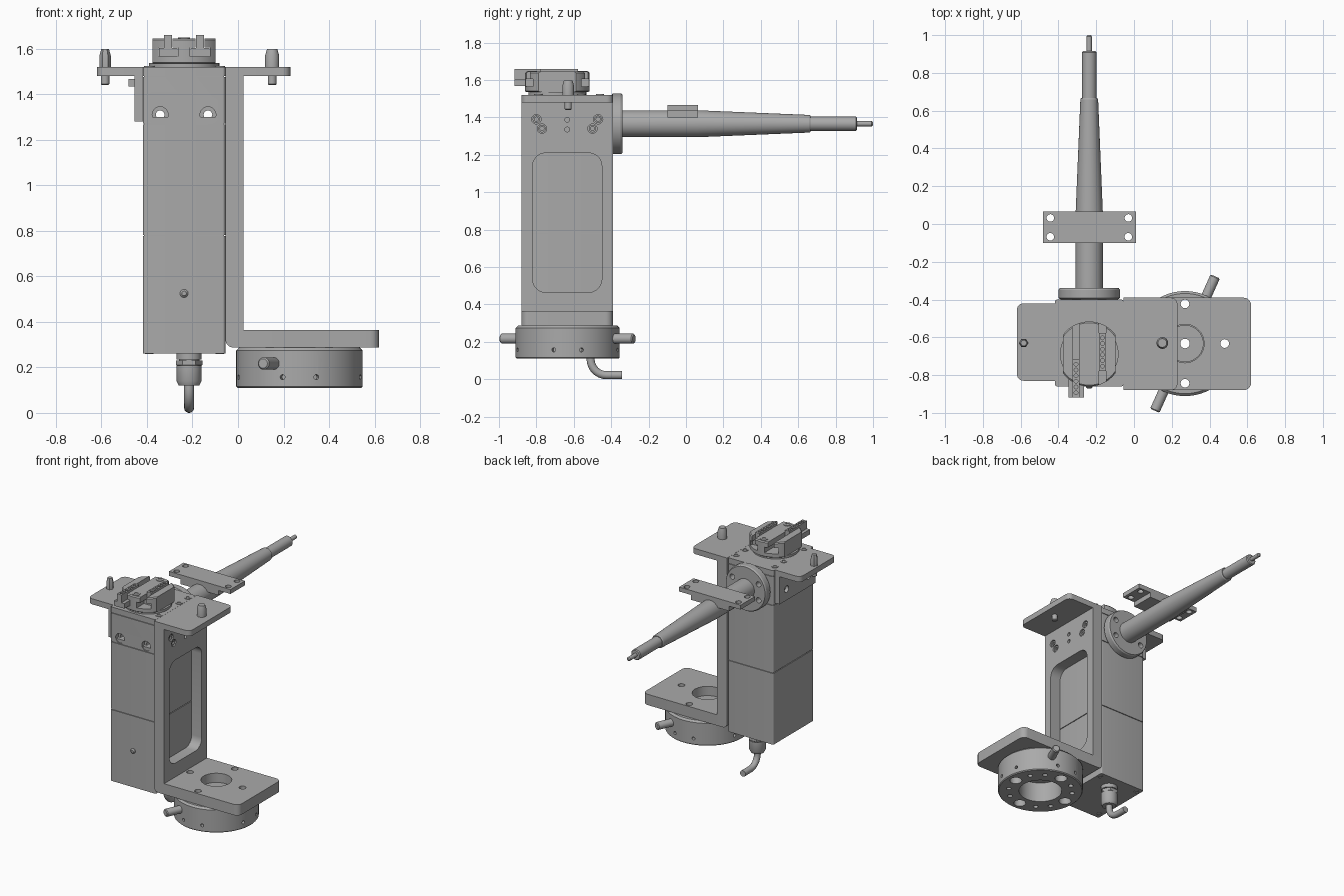
import bpy, bmesh, math
from mathutils import Vector

if "Cube" in bpy.data.objects:
    bpy.data.objects.remove(bpy.data.objects["Cube"])

grey = bpy.data.materials.new("machined_grey")
grey.use_nodes = True
grey.diffuse_color = (0.4, 0.4, 0.4, 1)
grey.node_tree.nodes["Principled BSDF"].inputs["Base Color"].default_value = (0.4, 0.4, 0.4, 1)
parts = []
X, Y, Z = Vector((1, 0, 0)), Vector((0, 1, 0)), Vector((0, 0, 1))


def finish(name, bm):
    bmesh.ops.recalc_face_normals(bm, faces=bm.faces)
    mesh = bpy.data.meshes.new(name)
    bm.to_mesh(mesh)
    bm.free()
    mesh.materials.append(grey)
    ob = bpy.data.objects.new(name, mesh)
    bpy.context.collection.objects.link(ob)
    parts.append(ob)
    return ob


def box(name, x, y, z, *rounds):
    """Box from ranges; each round is (test on edge midpoint, radius)."""
    bm = bmesh.new()
    bmesh.ops.create_cube(bm, size=1)
    for v in bm.verts:
        v.co = [r[0] if c < 0 else r[1] for c, r in zip(v.co, (x, y, z))]
    for test, radius in rounds:
        edges = [e for e in bm.edges if test((e.verts[0].co + e.verts[1].co) / 2)]
        bmesh.ops.bevel(bm, geom=edges, offset=radius, segments=6, profile=0.5, affect='EDGES')
    return finish(name, bm)


def lathe(name, profile, origin, axis, seg=40, closed=False):
    """Spin (radius, height) points about an axis."""
    bm = bmesh.new()
    turn = Vector(axis).to_track_quat('Z', 'Y')
    rings = []
    for r, h in profile:
        rings.append([bm.verts.new(Vector(origin) + turn @ Vector(
            (r * math.cos(math.tau * i / seg), r * math.sin(math.tau * i / seg), h))) for i in range(seg)])
    pairs = list(zip(rings, rings[1:] + rings[:1]))
    for a, b in pairs if closed else pairs[:-1]:
        for i in range(seg):
            j = (i + 1) % seg
            bm.faces.new((a[i], a[j], b[j], b[i]))
    if not closed:
        bm.faces.new(rings[0])
        bm.faces.new(rings[-1])
    return finish(name, bm)


def rod(name, r, origin, axis, length, seg=32):
    c = min(0.006, r / 4)
    return lathe(name, [(r, 0), (r, length - c), (r - c, length)], origin, axis, seg)


def cut(ob, cutter):
    """Subtract a cutter and discard it."""
    mod = ob.modifiers.new("cut", 'BOOLEAN')
    mod.operation, mod.solver, mod.object = 'DIFFERENCE', 'EXACT', cutter
    bpy.context.view_layer.update()
    ev = ob.evaluated_get(bpy.context.evaluated_depsgraph_get())
    mesh = bpy.data.meshes.new_from_object(ev)
    ob.modifiers.clear()
    ob.data = mesh
    parts.remove(cutter)
    bpy.data.objects.remove(cutter)


def drill(ob, r, start, axis, depth):
    """Hole from a surface point inwards along an axis."""
    axis = Vector(axis)
    cut(ob, lathe("drill", [(r, -0.01), (r, depth)], Vector(start), axis, 20))


def screw(pos, out, r=0.022):
    """Socket head screw standing slightly proud."""
    lathe("socket_screw", [(r, -0.01), (r, 0.004), (r * 0.55, 0.004), (r * 0.55, -0.006)], pos, out, 18)


# Main housing: three stacked blocks and a cap
cx = -0.237
bx, by = (-0.418, -0.056), (-0.86, -0.4)
upright = lambda m: min(abs(m.x - bx[0]), abs(m.x - bx[1])) < 0.001 and min(abs(m.y - by[0]), abs(m.y - by[1])) < 0.001
corner = (upright, 0.012)
box("lower_housing", bx, by, (0.262, 0.777), corner)
box("middle_housing", bx, by, (0.782, 1.267), corner)
box("housing_core", (-0.412, -0.062), (-0.854, -0.406), (0.3, 1.3))
head = box("head_housing", bx, by, (1.272, 1.476), corner)
box("head_cap", bx, by, (1.48, 1.52), corner)
box("cap_core", (-0.412, -0.062), (-0.854, -0.406), (1.47, 1.49))
lathe("front_plug", [(0.018, 0), (0.018, 0.004), (0.01, 0.012)], (cx, -0.86, 0.525), -Y, 20)
for x in (-0.39, -0.08):
    for y in (-0.46, -0.56, -0.79):
        screw((x, y, 1.52), Z)
    for y in (-0.82, -0.44):
        screw((x, y, 0.262), -Z, 0.018)

# Arm flange with bolt holes running through the head
az = 1.366
flange = lathe("arm_flange", [(0.15, 0), (0.163, 0.008), (0.163, 0.05), (0.157, 0.06)], (cx, -0.4, az), Y, 48)
for x in (cx - 0.105, cx + 0.105):
    drill(head, 0.035, (x, -0.86, 1.31), Y, 0.03)
    drill(head, 0.019, (x, -0.84, 1.31), Y, 0.5)
    for z in (1.31, 1.425):
        drill(flange, 0.019, (x, -0.41, z), Y, 0.1)

# Tapered arm and tip
lathe("tapered_arm", [(0.072, 0), (0.072, 0.4), (0.047, 1.0), (0.043, 1.006)], (cx, -0.34, az), Y, 40)
rod("arm_end", 0.038, (cx, 0.66, az), Y, 0.255)
lathe("arm_tip", [(0.014, 0), (0.014, 0.078), (0.008, 0.085)], (cx, 0.915, az), Y, 20)

# Mounting plate across the arm
plate = box("arm_mount_plate", (-0.482, 0.01), (-0.1, 0.065), (1.435, 1.467))
box("arm_saddle", (-0.39, -0.085), (-0.1, 0.065), (1.4, 1.44))
for x in (-0.443, -0.03):
    for y in (-0.068, 0.032):
        drill(plate, 0.02, (x, y, 1.467), -Z, 0.06)

# Offset bracket: wall with window, top tab, foot
wy = (-0.88, -0.39)
wall = box("bracket_wall", (-0.055, 0.025), wy, (0.365, 1.52))
cut(wall, box("window", (-0.1, 0.1), (-0.82, -0.45), (0.465, 1.21),
              (lambda m: abs(m.x) < 0.001 and abs(m.y + 0.635) > 0.1 and abs(m.z - 0.84) > 0.3, 0.07)))
for y in (-0.8, -0.77, -0.5, -0.47):
    z = 1.39 if abs(y + 0.635) > 0.15 else 1.34
    drill(wall, 0.025, (0.025, y, z), -X, 0.02)
    screw((0.015, y, z), X, 0.02)
for z in (1.335, 1.387):
    drill(wall, 0.013, (0.025, -0.635, z), -X, 0.04)
box("bracket_top_tab", (0.025, 0.23), wy, (1.48, 1.52),
    (lambda m: m.x > 0.22 and abs(m.z - 1.5) < 0.001, 0.035))
foot = box("bracket_foot", (-0.055, 0.62), wy, (0.287, 0.365),
           (lambda m: m.x > 0.61 and abs(m.z - 0.326) < 0.001, 0.04),
           (lambda m: m.x < -0.05 and m.z < 0.29, 0.035))

# Round base ring below the foot
rx, ry = 0.27, -0.633
ring = lathe("base_ring", [(0.14, 0.11), (0.272, 0.11), (0.278, 0.116), (0.278, 0.274),
                           (0.265, 0.287), (0.14, 0.287)], (rx, ry, 0), Z, 64, True)
lathe("ring_floor", [(0.025, 0.25), (0.145, 0.25), (0.145, 0.287), (0.098, 0.287), (0.098, 0.3), (0.025, 0.3)],
      (rx, ry, 0), Z, 40, True)
drill(foot, 0.102, (rx, ry, 0.365), -Z, 0.1)
for k in range(4):
    a = k * math.pi / 2
    px, py = rx + 0.21 * math.cos(a), ry + 0.21 * math.sin(a)
    drill(foot, 0.023, (px, py, 0.365), -Z, 0.1)
    drill(ring, 0.023, (px, py, 0.29), -Z, 0.2)
    drill(ring, 0.04, (px, py, 0.11), Z, 0.08)
    for b in (a + 0.55, a + 1.02):
        drill(ring, 0.016, (rx + 0.21 * math.cos(b), ry + 0.21 * math.sin(b), 0.11), Z, 0.04)
    for b in (a - 0.27, a + 0.27):
        d = Vector((math.cos(b), math.sin(b), 0))
        drill(ring, 0.011, Vector((rx, ry, 0.157)) + d * 0.278, -d, 0.03)
for s in (-1, 1):
    d = Vector((0.41, 0.91, 0)).normalized() * s
    rod("ring_handle", 0.027, Vector((rx, ry, 0.217)) + d * 0.25, d, 0.14)

# Left side bracket
ly = (-0.83, -0.42)
side = box("side_bracket_wall", (-0.455, -0.418), ly, (1.28, 1.48))
for y in (-0.75, -0.5):
    drill(side, 0.024, (-0.455, y, 1.36), X, 0.025)
box("side_bracket_tab", (-0.62, -0.418), ly, (1.48, 1.52),
    (lambda m: m.x < -0.61 and abs(m.z - 1.5) < 0.001, 0.035))

# Locating pins: one round, one faceted
for name, x, r, seg in (("round_pin", 0.15, 0.031, 32), ("faceted_pin", -0.584, 0.025, 6)):
    lathe(name, [(r - 0.008, 1.598), (r, 1.57), (r, 1.52)], (x, -0.63, 0), Z, seg)
    lathe(name + "_stem", [(0.019, 1.48), (0.019, 1.445), (0.014, 1.44)], (x, -0.63, 0), Z, 24)

# Gripper head with two slots and sliding jaws
gy = -0.688
lathe("gripper_base", [(0.155, 1.52), (0.155, 1.537)], (cx, gy, 0), Z, 48)
gripper = lathe("gripper_body", [(0.165, 1.535), (0.172, 1.54), (0.172, 1.638), (0.165, 1.645)], (cx, gy, 0), Z, 64)
for s in (-1, 1):
    mid = cx + s * 0.07
    flat = sorted((cx + s * 0.139, cx + s * 0.3))
    cut(gripper, box("flat", flat, (-1, -0.4), (1.5, 1.7)))
    cut(gripper, box("slot", (mid - 0.043, mid + 0.043), (-1, -0.4), (1.565, 1.606)))
    cut(gripper, box("neck", (mid - 0.019, mid + 0.019), (-1, -0.4), (1.59, 1.7)))
    y0 = gy - 0.06 + s * 0.07
    span = (y0 - 0.1, y0 + 0.1)
    box("jaw_slide", (mid - 0.041, mid + 0.041), span, (1.567, 1.604))
    jaw = box("jaw_bar", (mid - 0.0175, mid + 0.0175), (span[0], span[1]), (1.6, 1.66))
    for i in range(6):
        drill(jaw, 0.01, (mid, span[0] + 0.025 + i * 0.03, 1.66), -Z, 0.02)
    screw((cx, gy + s * 0.135, 1.645), Z, 0.026)

# Cable gland and bent cable
gx, gly = -0.215, -0.51
lathe("gland_collar", [(0.055, 0.262), (0.055, 0.235), (0.045, 0.235), (0.045, 0.2)], (gx, gly, 0), Z, 32)
rod("gland_hex", 0.058, (gx, gly, 0.23), -Z, 0.025, 6)
lathe("gland_nut", [(0.055, 0.208), (0.055, 0.14), (0.045, 0.12)], (gx, gly, 0), Z, 32)
curve = bpy.data.curves.new("cable_path", 'CURVE')
curve.dimensions, curve.bevel_depth, curve.bevel_resolution, curve.use_fill_caps = '3D', 0.022, 5, True
path = [(gly, 0.14)]
for i in range(9):
    a = i * math.pi / 16
    path.append((gly + 0.085 * (1 - math.cos(a)), 0.107 - 0.085 * math.sin(a)))
path.append((-0.342, 0.022))
spline = curve.splines.new('POLY')
spline.points.add(len(path) - 1)
for p, (y, z) in zip(spline.points, path):
    p.co = (gx, y, z, 1)
helper = bpy.data.objects.new("cable_path", curve)
bpy.context.collection.objects.link(helper)
bpy.context.view_layer.update()
mesh = bpy.data.meshes.new_from_object(helper.evaluated_get(bpy.context.evaluated_depsgraph_get()))
bpy.data.objects.remove(helper)
bm = bmesh.new()
bm.from_mesh(mesh)
bmesh.ops.remove_doubles(bm, verts=bm.verts, dist=0.0001)
finish("cable", bm)

# Smooth round surfaces, keep machined edges sharp
for ob in bpy.context.selected_objects:
    ob.select_set(False)
for ob in parts:
    ob.select_set(True)
bpy.context.view_layer.objects.active = parts[0]
bpy.ops.object.shade_smooth_by_angle(angle=math.radians(30))
